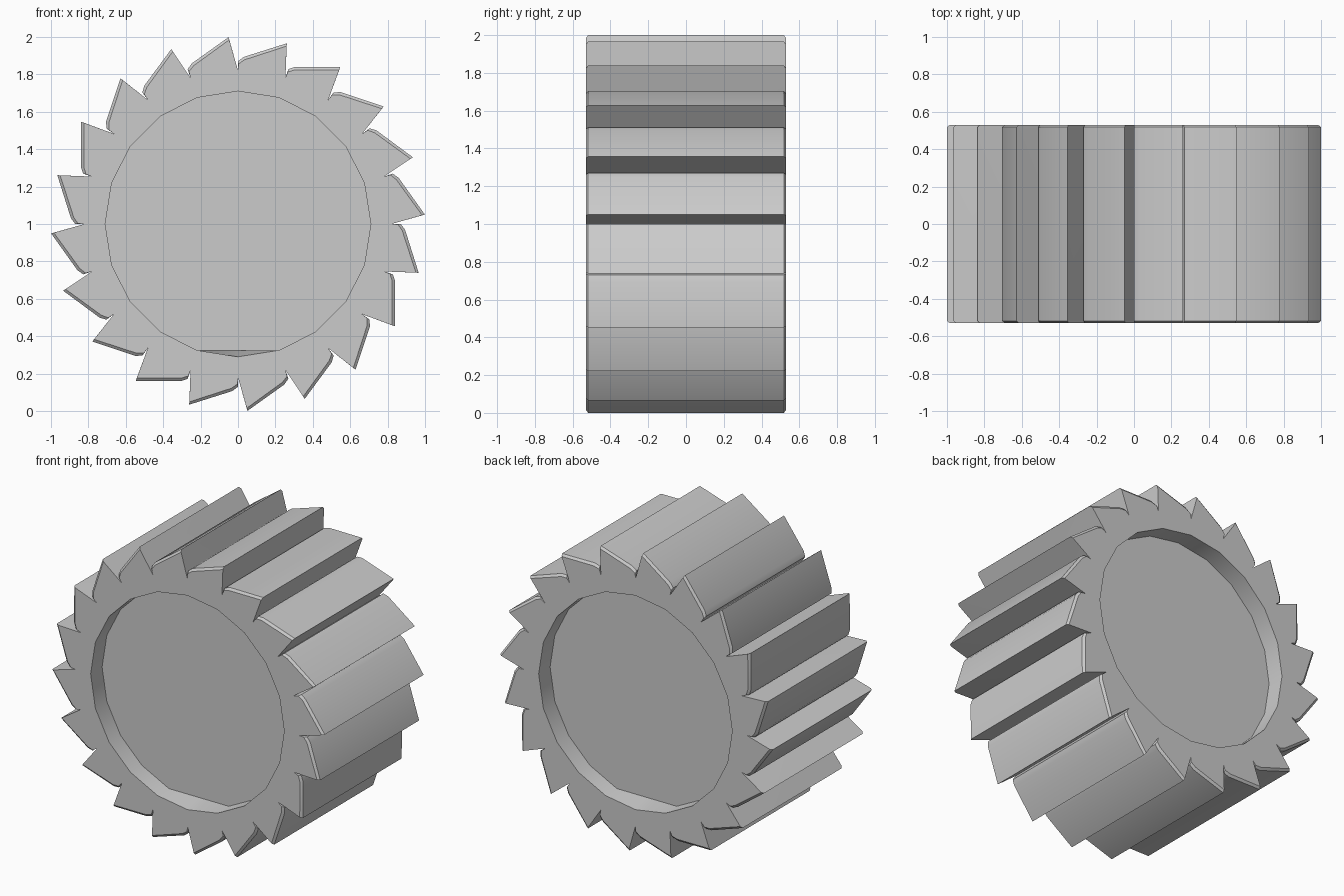
import bpy
import bmesh
from math import cos, pi, radians, sin

cube = bpy.data.objects.get("Cube")
if cube:
    bpy.data.objects.remove(cube, do_unlink=True)

TEETH = 20
HALF_WIDTH = 0.53
BEVEL = 0.012
RECESS = 0.12
HOLE_RADIUS = 0.71
STEP = 2 * pi / TEETH

# One tooth: notch bottom, flank start, flank bend, tip
TOOTH = [(0, 0.82), (0, 0.87), (0.03, 0.893), (0.261, 0.966)]
TOOTH_END = [(0, 0.82), (0.002, 0.855), (0.035, 0.878), (0.26, 0.951)]

steel = bpy.data.materials.new("grey steel")
steel.use_nodes = True
colour = (0.6, 0.6, 0.6, 1)
steel.diffuse_color = colour
steel.node_tree.nodes["Principled BSDF"].inputs["Base Color"].default_value = colour

bm = bmesh.new()


def ring(points, y):
    """Repeat a few points clockwise around the wheel axis."""
    verts = []
    for k in range(TEETH):
        c, s = cos(k * STEP), sin(k * STEP)
        for x, z in points:
            verts.append(bm.verts.new((x * c + z * s, y, 1 + z * c - x * s)))
    return verts


def bridge(a, b):
    for i in range(len(a)):
        j = (i + 1) % len(a)
        bm.faces.new((a[i], a[j], b[j], b[i]))


# Toothed rim, bevelled ends and a recessed floor on each side
bodies = []
for side in (-1, 1):
    body = ring(TOOTH, side * (HALF_WIDTH - BEVEL))
    end = ring(TOOTH_END, side * HALF_WIDTH)
    hole = ring([(0, HOLE_RADIUS)], side * HALF_WIDTH)
    floor = ring([(0, HOLE_RADIUS)], side * (HALF_WIDTH - RECESS))
    floor[TEETH // 2].co.z = 1 - HOLE_RADIUS * cos(STEP)
    bridge(body, end)
    bridge(hole, floor)
    bm.faces.new(floor)
    n = len(TOOTH)
    for k in range(TEETH):
        nxt = (k + 1) % TEETH
        bm.faces.new(end[k * n:k * n + n] + [end[nxt * n], hole[nxt], hole[k]])
    bodies.append(body)
bridge(*bodies)
bmesh.ops.recalc_face_normals(bm, faces=bm.faces)

mesh = bpy.data.meshes.new("ratchet_wheel")
bm.to_mesh(mesh)
bm.free()
mesh.materials.append(steel)
wheel = bpy.data.objects.new("ratchet_wheel", mesh)
bpy.context.collection.objects.link(wheel)

bpy.ops.object.select_all(action="DESELECT")
wheel.select_set(True)
bpy.context.view_layer.objects.active = wheel
bpy.ops.object.shade_smooth_by_angle(angle=radians(30))
